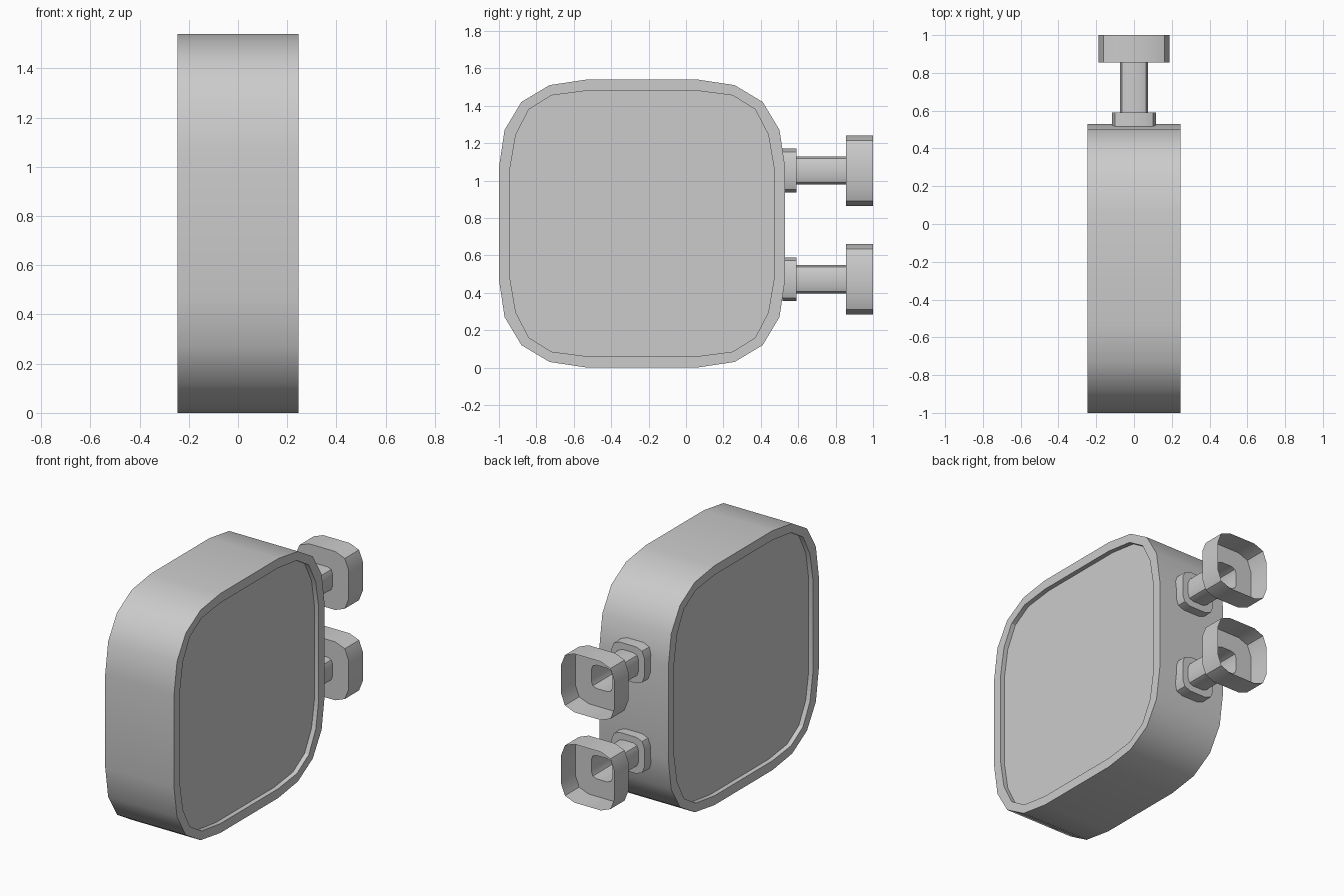
import bpy, bmesh

if "Cube" in bpy.data.objects:
    bpy.data.objects.remove(bpy.data.objects["Cube"])


def outline(quarter):
    """Mirror a quarter profile (listed from +u side to +v side) into a closed loop."""
    q = list(quarter)
    r = q[::-1]
    return (q + [(-u, v) for u, v in r] + [(-u, -v) for u, v in q]
            + [(u, -v) for u, v in r])


def loft(name, rings, cap=False):
    """Skin a list of equal-length vertex rings, optionally capping both ends."""
    bm = bmesh.new()
    loops = [[bm.verts.new(p) for p in ring] for ring in rings]
    n = len(loops[0])
    for a, b in zip(loops, loops[1:]):
        for i in range(n):
            j = (i + 1) % n
            bm.faces.new((a[i], a[j], b[j], b[i]))
    if cap:
        bm.faces.new(loops[0][::-1])
        bm.faces.new(loops[-1])
    bmesh.ops.recalc_face_normals(bm, faces=bm.faces)
    mesh = bpy.data.meshes.new(name)
    bm.to_mesh(mesh)
    bm.free()
    obj = bpy.data.objects.new(name, mesh)
    bpy.context.collection.objects.link(obj)
    bpy.ops.object.select_all(action='DESELECT')
    obj.select_set(True)
    bpy.context.view_layer.objects.active = obj
    bpy.ops.object.shade_smooth_by_angle(angle=0.524)
    return obj


# Housing: rounded square slab with a shallow recessed panel on both sides
CY, CZ, HALF, RECESS = -0.235, 0.77, 0.245, 0.03
outer = outline([(0.765, 0.30), (0.735, 0.50), (0.645, 0.65), (0.495, 0.74), (0.295, 0.77)])
inner = outline([(0.705, 0.30), (0.675, 0.475), (0.605, 0.61), (0.485, 0.685), (0.295, 0.71)])


def slab_ring(loop, x):
    return [(x, CY + u, CZ + v) for u, v in loop]


loft("housing", [slab_ring(inner, -HALF + RECESS), slab_ring(inner, -HALF),
                 slab_ring(outer, -HALF), slab_ring(outer, HALF),
                 slab_ring(inner, HALF), slab_ring(inner, HALF - RECESS)], cap=True)

# Connectors: collar, hollow stem and open cup, all with the same soft square section
section = outline([(1.0, 0.5), (0.86, 0.86), (0.5, 1.0)])
profile = [(0.515, 0.117), (0.59, 0.117), (0.59, 0.075),
           (0.855, 0.075), (0.855, 0.188), (1.0, 0.188)]
for label, z in (("upper", 1.053), ("lower", 0.472)):
    loft(label + "_connector",
         [[(u * r, y, z + v * r) for u, v in section] for y, r in profile])
